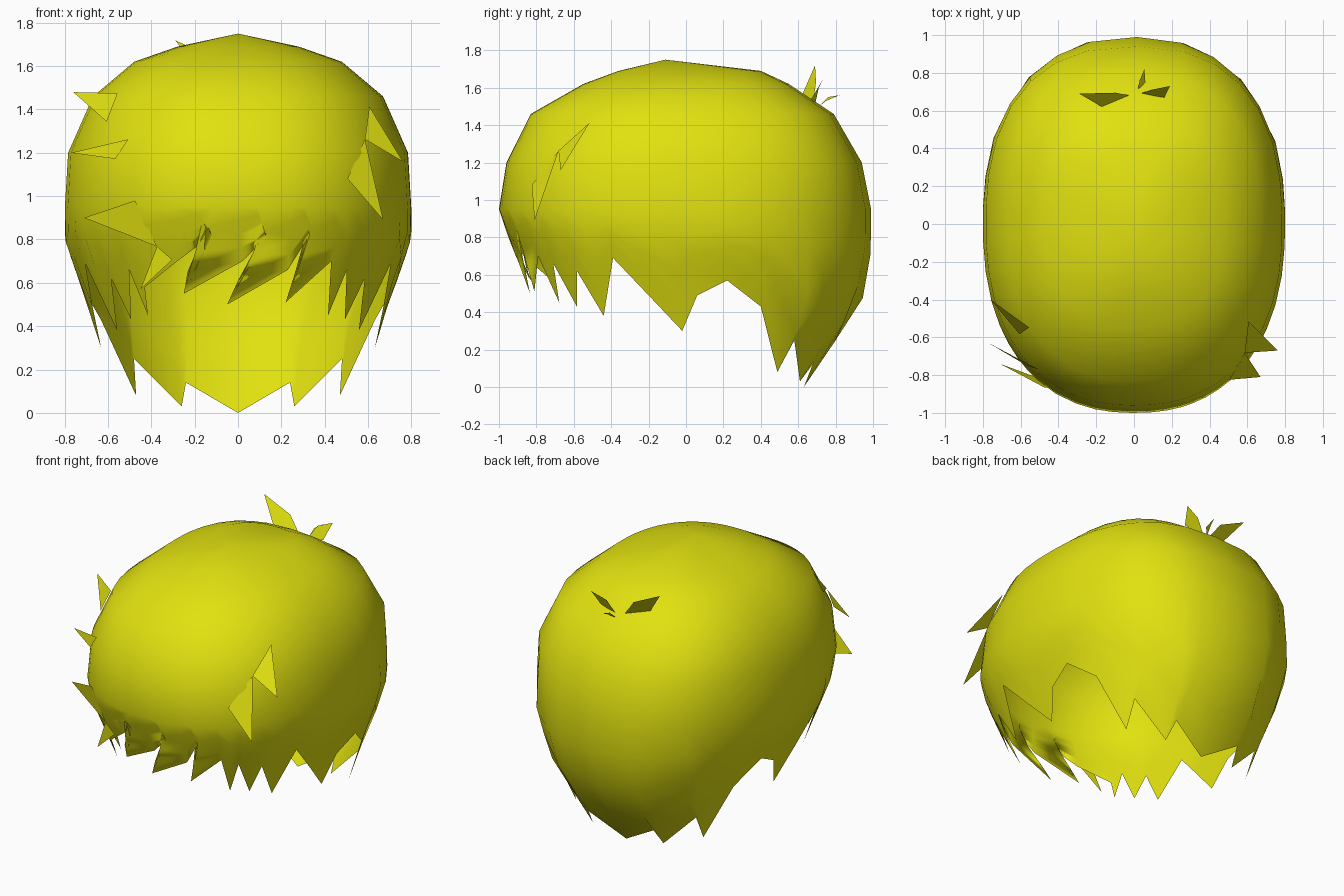
import bpy, math
from mathutils import Vector

if "Cube" in bpy.data.objects:
    bpy.data.objects.remove(bpy.data.objects["Cube"])

hair = bpy.data.materials.new("yellow hair")
hair.diffuse_color = (0.75, 0.75, 0.005, 1)
hair.use_nodes = True
hair.node_tree.nodes["Principled BSDF"].inputs["Base Color"].default_value = hair.diffuse_color

# Horizontal sections: z, front y, back y, half width
SECTIONS = [(0.0, -0.55, 0.63, 0.60), (0.2, -0.68, 0.76, 0.61), (0.4, -0.80, 0.93, 0.655),
            (0.6, -0.87, 0.97, 0.73), (0.8, -0.95, 1.00, 0.80), (0.95, -1.0, 0.99, 0.80),
            (1.2, -0.96, 0.94, 0.785), (1.46, -0.83, 0.79, 0.67), (1.62, -0.55, 0.55, 0.48),
            (1.69, -0.36, 0.40, 0.28), (1.75, -0.11, -0.11, 0.0)]
E = 0.87  # squareness of the sections


def section(z):
    z = max(0.0, min(1.749, z))
    for lo, hi in zip(SECTIONS, SECTIONS[1:]):
        if lo[0] <= z <= hi[0]:
            t = (z - lo[0]) / (hi[0] - lo[0])
            f, b, w = [lo[i] + (hi[i] - lo[i]) * t for i in (1, 2, 3)]
            return (f + b) / 2, (b - f) / 2, w


def power(v, p):
    return math.copysign(min(abs(v), 1) ** p, v)


def on_shell(a, z):
    cy, h, w = section(z)
    e = E
    if math.cos(a) < 0:     # the upper back is squarer
        e -= 0.09 * max(0, min(1, (z - 0.95) / 0.4))
    return Vector((w * power(math.sin(a), e), cy - h * power(math.cos(a), e), z))


def angle_x(x, z):          # angle on the front half from x
    return math.asin(power(x / section(z)[2], 1 / E))


def angle_y(y, z):          # angle on the right half from y
    cy, h, _ = section(z)
    return math.acos(power((cy - y) / h, 1 / E))


def make(name, verts, faces):
    me = bpy.data.meshes.new(name)
    me.from_pydata([tuple(v) for v in verts], [], faces)
    me.materials.append(hair)
    ob = bpy.data.objects.new(name, me)
    bpy.context.collection.objects.link(ob)
    return ob


# Jagged lower edge: swept fringe (x, z), front locks (degrees, z), side (y, z), nape (x, z)
fringe = [(-0.43, 0.58), (-0.28, 0.70), (-0.12, 0.82), (-0.25, 0.55), (0.02, 0.70), (0.13, 0.81),
          (-0.05, 0.50), (0.23, 0.66), (0.33, 0.82), (0.22, 0.51), (0.43, 0.70)]
locks = [(35, 0.45), (39, 0.66), (45, 0.43), (50, 0.62)]
side = [(-0.44, 0.38), (-0.39, 0.69), (-0.2, 0.49), (-0.02, 0.30), (0.06, 0.49),
        (0.22, 0.57), (0.40, 0.43)]
nape = [(0.47, 0.08), (0.48, 0.25), (0.26, 0.03), (0.24, 0.14)]

right = [(math.radians(d), z) for d, z in locks] + [(angle_y(y, z), z) for y, z in side] \
    + [(math.pi - angle_x(x, z), z) for x, z in nape]
rim = [(angle_x(x, z), z) for x, z in fringe] + right + [(math.pi, 0.0)] \
    + [(2 * math.pi - a, z) for a, z in reversed(right)]
n = len(rim)

# Upper columns are evenly ordered; they lean toward the swept tips lower down
tops = sorted(a for a, z in rim)
mid, span = (tops[0] + tops[-1]) / 2, tops[-1] - tops[0]
scale = min(1, math.radians(352) / span)
tops = [mid + (a - mid) * scale for a in tops]
for _ in range(2):
    tops = [(tops[i] * 2 + (tops[i - 1] if i else tops[-1] - 2 * math.pi)
             + (tops[i + 1] if i < n - 1 else tops[0] + 2 * math.pi)) / 4 for i in range(n)]
levels = [1.69, 1.62, 1.46, 1.2, 0.95]
LOW = 4
rows = len(levels) + LOW
verts, faces, weights = [(0, -0.11, 1.75)], [], [1]
for top, (a, zb) in zip(tops, rim):
    for z in levels:
        verts.append(on_shell(top, z))
        weights.append(1)
    for k in range(1, LOW + 1):
        t = k / LOW
        verts.append(on_shell(top + (a - top) * t, 0.95 + (zb - 0.95) * t))
        weights.append(1 - t)
for i in range(n):
    p, q = 1 + i * rows, 1 + (i + 1) % n * rows
    faces.append((0, p, q))
    faces += [(p + k, p + k + 1, q + k + 1, q + k) for k in range(rows - 1)]
shell = make("hair_shell", verts, faces)
shell.data.shade_smooth()

# Thin inner layer that tapers to nothing at the tips
group = shell.vertex_groups.new(name="thickness")
for i, wt in enumerate(weights):
    group.add([i], wt, 'REPLACE')
solid = shell.modifiers.new("inner_layer", 'SOLIDIFY')
solid.thickness, solid.offset, solid.use_rim = 0.03, -1, False
solid.vertex_group = "thickness"


# Swept tufts that lift off the fringe: two base points (x, z) and a tip
def front(x, z):
    return on_shell(angle_x(x, z), z) * 1.01


tufts = [((0.60, 1.40), (0.58, 1.25), (0.76, -0.67, 1.16)),
         ((0.58, 1.25), (0.50, 1.07), (0.67, -0.81, 0.89)),
         ((-0.55, 1.46), (-0.60, 1.33), (-0.76, -0.40, 1.48)),
         ((-0.50, 1.25), (-0.56, 1.16), (-0.77, -0.63, 1.20)),
         ((-0.47, 0.97), (-0.37, 0.76), (-0.71, -0.74, 0.90)),
         ((-0.37, 0.76), (-0.30, 0.70), (-0.45, -0.84, 0.57))]
verts, faces = [], []
for p, q, tip in tufts:
    i = len(verts)
    verts += [front(*p), front(*q), tip]
    faces.append((i, i + 1, i + 2) if tip[0] > 0 else (i + 1, i, i + 2))
make("fringe_tufts", verts, faces)

# Three small stray blades at the crown
blades = [[(-0.02, 0.68, 1.52), (-0.17, 0.62, 1.56), (-0.29, 0.69, 1.72), (-0.10, 0.695, 1.63)],
          [(0.02, 0.71, 1.50), (0.06, 0.75, 1.53), (0.055, 0.82, 1.56), (0.03, 0.76, 1.55)],
          [(0.03, 0.69, 1.51), (0.16, 0.67, 1.54), (0.19, 0.73, 1.64), (0.09, 0.71, 1.60)]]
make("crown_blades", sum(blades, []),
     [tuple(reversed(range(i, i + 4))) for i in (0, 4, 8)])
